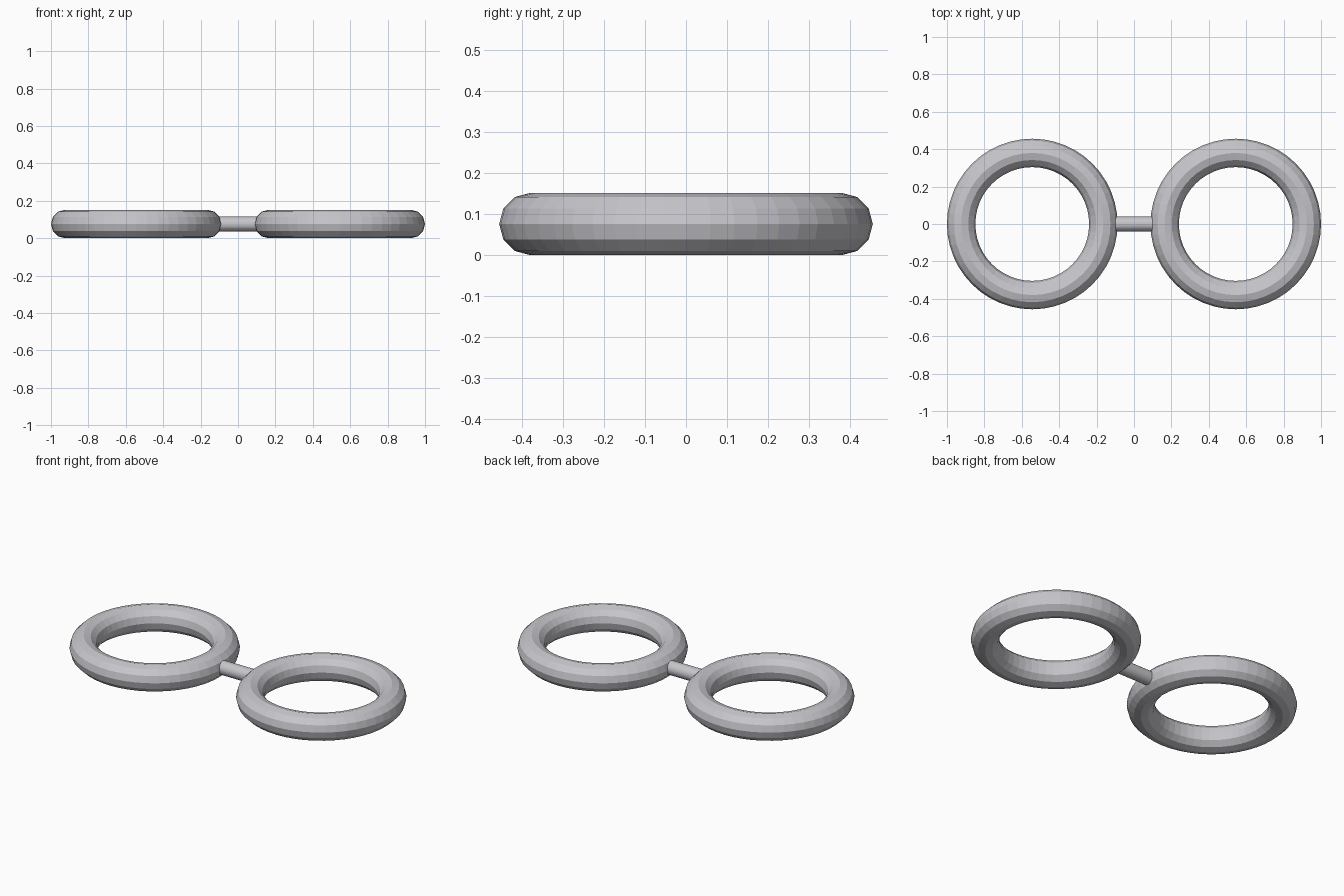
import bpy
import math

cube = bpy.data.objects.get("Cube")
if cube:
    bpy.data.objects.remove(cube, do_unlink=True)

TUBE = 0.076      # ring tube radius, also the height of the centre plane
RING = 0.38       # ring centreline radius
OFFSET = 1 - RING - TUBE

# Single grey metal
grey = bpy.data.materials.new("light_grey")
grey.use_nodes = True
colour = (0.57, 0.565, 0.6, 1)
grey.diffuse_color = colour
grey.node_tree.nodes["Principled BSDF"].inputs["Base Color"].default_value = colour


def finish(name):
    obj = bpy.context.object
    obj.name = obj.data.name = name
    obj.data.materials.append(grey)


# Two faceted rings lying flat
for name, side in (("left_ring", 1), ("right_ring", -1)):
    bpy.ops.mesh.primitive_torus_add(
        location=(side * OFFSET, 0, TUBE), major_radius=RING, minor_radius=TUBE,
        major_segments=48, minor_segments=12)
    finish(name)

# Round bar whose ends sink into the rings
bpy.ops.mesh.primitive_cylinder_add(
    vertices=32, radius=0.04, depth=0.24,
    location=(0, 0, TUBE), rotation=(0, math.pi / 2, 0))
finish("connecting_bar")
